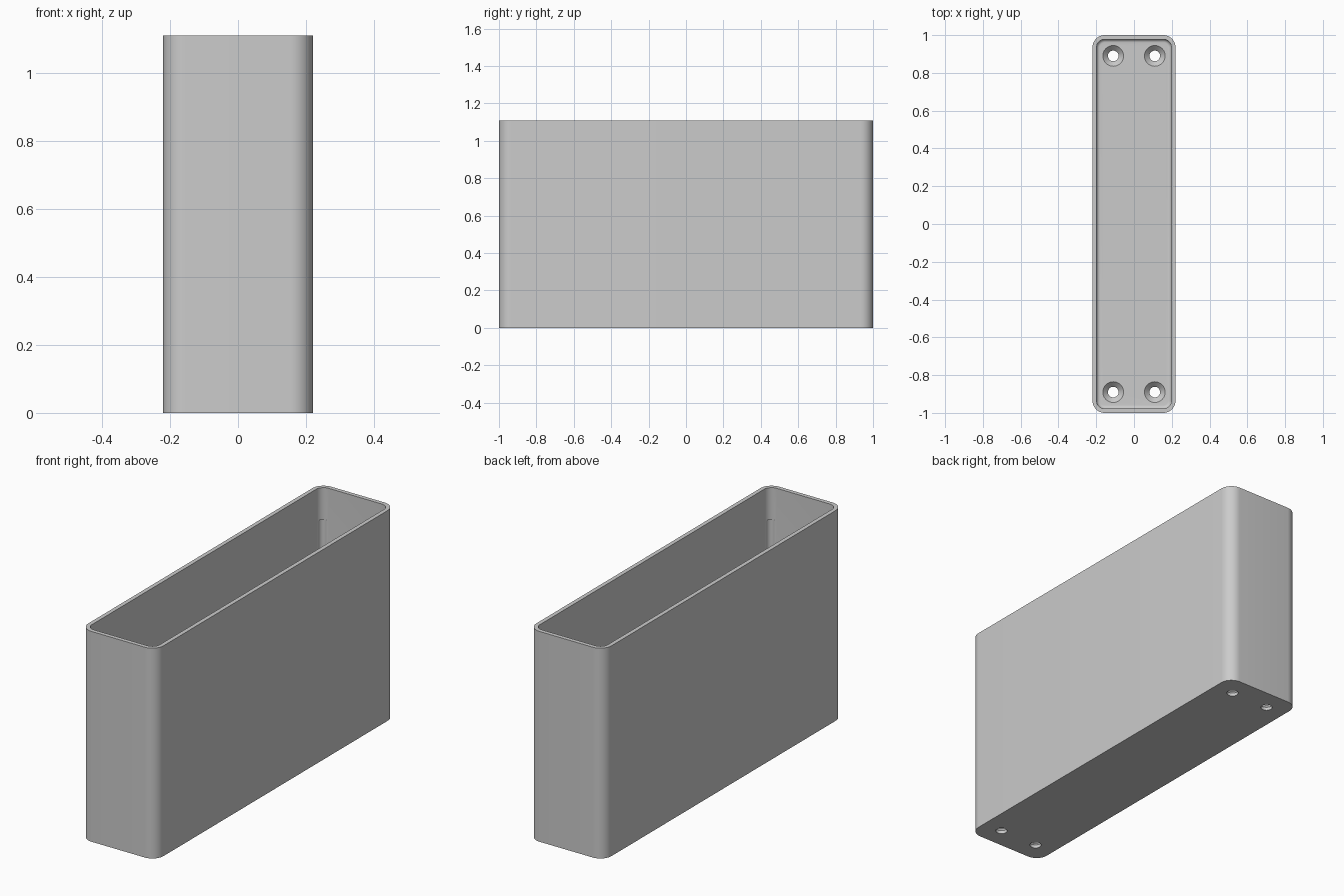
import bpy, bmesh, math

cube = bpy.data.objects.get("Cube")
if cube:
    bpy.data.objects.remove(cube, do_unlink=True)

HALF_X, HALF_Y, HEIGHT = 0.22, 1.0, 1.11
RADIUS, WALL, FLOOR, FILLET = 0.065, 0.022, 0.044, 0.018
CORNERS = [(1, 1), (-1, 1), (-1, -1), (1, -1)]

grey = bpy.data.materials.new("plain grey")
grey.use_nodes = True
grey.diffuse_color = (0.6, 0.6, 0.6, 1)
grey.node_tree.nodes["Principled BSDF"].inputs["Base Color"].default_value = (0.6, 0.6, 0.6, 1)


def outline(inset, z, steps=12):
    """Rounded rectangle, pulled in by inset, at height z."""
    r = RADIUS - inset
    pts = []
    for k, (sx, sy) in enumerate(CORNERS):
        for i in range(steps + 1):
            a = math.pi / 2 * (k + i / steps)
            pts.append((sx * (HALF_X - RADIUS) + r * math.cos(a),
                        sy * (HALF_Y - RADIUS) + r * math.sin(a), z))
    return pts


def circle(x, y, r, z, steps=40):
    return [(x + r * math.cos(2 * math.pi * i / steps),
             y + r * math.sin(2 * math.pi * i / steps), z) for i in range(steps)]


def loft(name, rings):
    """Closed solid skinned through rings of equal point count."""
    bm = bmesh.new()
    loops = [[bm.verts.new(p) for p in ring] for ring in rings]
    for low, high in zip(loops, loops[1:]):
        n = len(low)
        for i in range(n):
            j = (i + 1) % n
            bm.faces.new((low[i], low[j], high[j], high[i]))
    bm.faces.new(loops[0][::-1])
    bm.faces.new(loops[-1])
    bmesh.ops.recalc_face_normals(bm, faces=bm.faces)
    mesh = bpy.data.meshes.new(name)
    bm.to_mesh(mesh)
    bm.free()
    obj = bpy.data.objects.new(name, mesh)
    bpy.context.collection.objects.link(obj)
    mesh.materials.append(grey)
    return obj


# Open tray: outside wall, rim, inside wall, filleted floor
rings = [outline(0, 0), outline(0, HEIGHT), outline(WALL, HEIGHT)]
for i in range(7):
    a = math.pi / 2 * i / 6
    rings.append(outline(WALL + FILLET * (1 - math.cos(a)),
                         FLOOR + FILLET * (1 - math.sin(a))))
tray = loft("deep_tray", rings)

# Countersunk screw holes and shallow grooves in the inside corners
cutters = []
for sx, sy in CORNERS:
    x, y = sx * 0.11, sy * 0.89
    cutters.append(loft("screw_hole_cutter", [
        circle(x, y, 0.028, -0.05), circle(x, y, 0.028, FLOOR - 0.027),
        circle(x, y, 0.055, FLOOR), circle(x, y, 0.055, FLOOR + 0.03)]))
    gx = sx * (HALF_X - RADIUS + 0.02)
    gy = sy * (HALF_Y - RADIUS + 0.02)
    cutters.append(loft("corner_groove_cutter", [
        circle(gx, gy, 0.023, 0.07), circle(gx, gy, 0.023, 0.94)]))

bpy.ops.object.select_all(action="DESELECT")
tray.select_set(True)
bpy.context.view_layer.objects.active = tray
for cutter in cutters:
    cutter.hide_render = True
    cut = tray.modifiers.new("cut", "BOOLEAN")
    cut.operation = "DIFFERENCE"
    cut.solver = "EXACT"
    cut.object = cutter
    bpy.ops.object.modifier_apply(modifier=cut.name)
    bpy.data.objects.remove(cutter, do_unlink=True)

bpy.ops.object.shade_smooth_by_angle(angle=math.radians(30))
